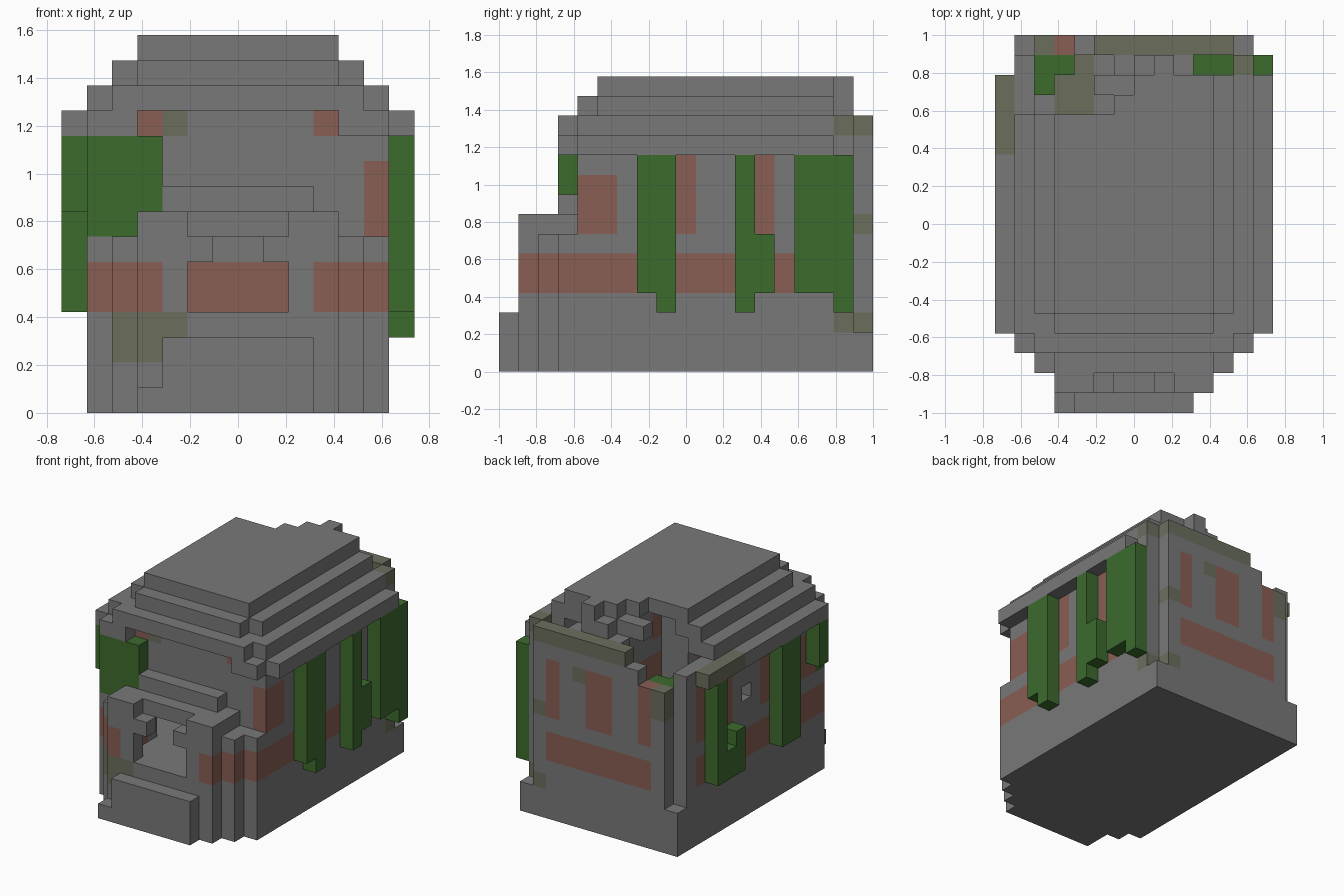
import bpy, bmesh
from mathutils import Vector

cube = bpy.data.objects.get("Cube")
if cube:
    bpy.data.objects.remove(cube, do_unlink=True)

U = 2 / 19                       # size of one block
ORIGIN = Vector((-7 * U, -1, 0))  # corner of the block grid


def material(name, rgb):
    m = bpy.data.materials.new(name)
    m.use_nodes = True
    m.diffuse_color = (*rgb, 1)
    bsdf = m.node_tree.nodes["Principled BSDF"]
    bsdf.inputs["Base Color"].default_value = (*rgb, 1)
    bsdf.inputs["Roughness"].default_value = 0.9
    return m


COLOURS = {
    "stone": material("grey stone", (.19, .19, .19)),
    "brick": material("faded brick", (.25, .112, .088)),
    "moss": material("mossy stone", (.145, .158, .108)),
    "leaf": material("vine green", (.046, .145, .027)),
}
cells = {}                       # block position -> (part, colour)


def span(x, y, z):
    return [(i, j, k) for i in range(*x) for j in range(*y) for k in range(*z)]


def fill(part, x, y, z, colour="stone"):
    for c in span(x, y, z):
        cells[c] = (part, colour)


def clear(x, y, z):
    for c in span(x, y, z):
        cells.pop(c, None)


def paint(colour, x, y, z):
    for c in span(x, y, z):
        if c in cells and cells[c][1] != "leaf":
            cells[c] = (cells[c][0], colour)


# Main hall: solid block, hollowed above the floor
fill("hall_walls", (1, 13), (4, 18), (0, 12))
fill("hall_walls", (1, 13), (18, 19), (0, 2))
fill("hall_walls", (1, 2), (18, 19), (2, 3))
fill("hall_walls", (2, 12), (18, 19), (2, 11))
fill("hall_walls", (4, 12), (18, 19), (11, 12))
fill("hall_walls", (5, 12), (18, 19), (12, 13))
clear((2, 12), (5, 18), (4, 12))

# Stepped porch at the front
fill("porch", (1, 13), (3, 4), (0, 7))
fill("porch", (2, 12), (2, 3), (0, 7))
fill("porch", (3, 11), (1, 2), (0, 7))
fill("porch", (3, 11), (2, 4), (7, 8))
for left, right in ((3, 5), (9, 11)):
    fill("porch", (left, right), (1, 2), (7, 8))
fill("porch", (4, 10), (3, 4), (8, 9))
fill("doorstep", (4, 10), (0, 1), (0, 3))
fill("doorstep", (3, 4), (0, 1), (0, 1))

# Doorway and the passage into the hall
clear((5, 9), (1, 2), (4, 6))
clear((6, 8), (1, 2), (6, 7))
clear((4, 10), (2, 5), (4, 7))

# Stepped roof, each layer smaller with notched front corners
fill("roof", (0, 14), (4, 17), (11, 12))
for left, right in ((1, 3), (11, 13)):
    fill("roof", (left, right), (3, 4), (11, 12))
fill("roof", (1, 13), (4, 17), (12, 13))
fill("roof", (2, 12), (3, 4), (12, 13))
fill("roof", (2, 12), (5, 17), (13, 14))
fill("roof", (3, 11), (4, 5), (13, 14))
fill("roof", (3, 11), (5, 17), (14, 15))
fill("roof", (5, 10), (17, 18), (12, 13))
fill("roof", (7, 9), (17, 18), (13, 14))
fill("roof", (8, 9), (17, 18), (14, 15))
fill("roof", (12, 13), (17, 18), (12, 13), "moss")

# Space under the roof
clear((2, 12), (5, 17), (11, 12))
clear((3, 11), (5, 17), (12, 13))
clear((4, 10), (6, 16), (13, 14))

# Collapsed back corner
clear((2, 5), (15, 18), (11, 15))
clear((1, 2), (15, 18), (12, 15))
clear((5, 6), (15, 18), (14, 15))
clear((6, 7), (16, 18), (14, 15))
clear((5, 6), (17, 18), (12, 14))

# Small side window
clear((1, 2), (11, 12), (8, 9))

# Brick band around the walls
paint("brick", (1, 4), (1, 4), (4, 6))
paint("brick", (10, 13), (1, 4), (4, 6))
for x in (1, 12):
    paint("brick", (x, x + 1), (3, 15 if x > 1 else 17), (4, 6))
paint("brick", (3, 11), (18, 19), (4, 6))

# Upright brick panels
for x in (1, 12):
    paint("brick", (x, x + 1), (4, 6), (7, 10))
    for y in (9, 13):
        paint("brick", (x, x + 1), (y, y + 1), (7, 11))
paint("brick", (1, 2), (16, 17), (7, 11))
for left, right in ((3, 4), (6, 8), (10, 11)):
    paint("brick", (left, right), (18, 19), (7, 11))
for x in (3, 10):
    paint("brick", (x, x + 1), (4, 5), (11, 12))

# Moss patches
paint("moss", (4, 5), (4, 5), (11, 12))
paint("moss", (2, 4), (1, 3), (2, 4))
paint("moss", (4, 5), (1, 2), (3, 4))
paint("moss", (5, 12), (18, 19), (12, 13))
paint("moss", (2, 3), (18, 19), (9, 11))
paint("moss", (8, 9), (18, 19), (10, 11))
paint("moss", (11, 12), (18, 19), (7, 8))
paint("moss", (11, 12), (18, 19), (2, 3))
paint("moss", (12, 13), (17, 18), (2, 3))
paint("moss", (0, 1), (13, 17), (11, 12))
paint("moss", (3, 5), (15, 17), (3, 4))
paint("moss", (4, 5), (17, 18), (3, 4))


def vine(part, x, runs):
    """Hang a vine: runs of (y start, y end, bottom, top) in one column."""
    for a, b, low, high in runs:
        fill(part, (x, x + 1), (a, b), (low, high), "leaf")


# Hanging vines
vine("left_vines", 13, [(7, 9, 4, 11), (8, 9, 3, 4), (12, 13, 3, 11),
                        (13, 14, 4, 7), (15, 18, 4, 11), (17, 18, 3, 4)])
vine("right_vines", 0, [(4, 5, 8, 11), (7, 9, 4, 11), (15, 16, 4, 11),
                        (14, 15, 4, 6), (13, 14, 4, 7)])
fill("front_vine", (1, 3), (3, 4), (7, 11), "leaf")
fill("front_vine", (3, 4), (3, 4), (8, 11), "leaf")
vine("inner_vines", 2, [(16, 18, 8, 11)])
vine("inner_vines", 3, [(17, 18, 8, 11)])
fill("inner_vines", (10, 12), (17, 18), (8, 12), "leaf")


def build(part):
    """Make one object from the exposed block faces of a part."""
    bm, verts = bmesh.new(), {}
    names = list(COLOURS)

    def vert(p):
        if p not in verts:
            verts[p] = bm.verts.new(ORIGIN + Vector(p) * U)
        return verts[p]

    for cell, (owner, colour) in cells.items():
        if owner != part:
            continue
        for axis in range(3):
            for side in (0, 1):
                near = list(cell)
                near[axis] += 2 * side - 1
                if tuple(near) in cells:
                    continue
                loop = []
                for a, b in ((0, 0), (1, 0), (1, 1), (0, 1)):
                    p = list(cell)
                    p[axis] += side
                    p[(axis + 1) % 3] += a
                    p[(axis + 2) % 3] += b
                    loop.append(vert(tuple(p)))
                face = bm.faces.new(loop if side else loop[::-1])
                face.material_index = names.index(colour)
    mesh = bpy.data.meshes.new(part)
    bm.to_mesh(mesh)
    bm.free()
    for m in COLOURS.values():
        mesh.materials.append(m)
    obj = bpy.data.objects.new(part, mesh)
    bpy.context.scene.collection.objects.link(obj)


for part in sorted({owner for owner, _ in cells.values()}):
    build(part)
